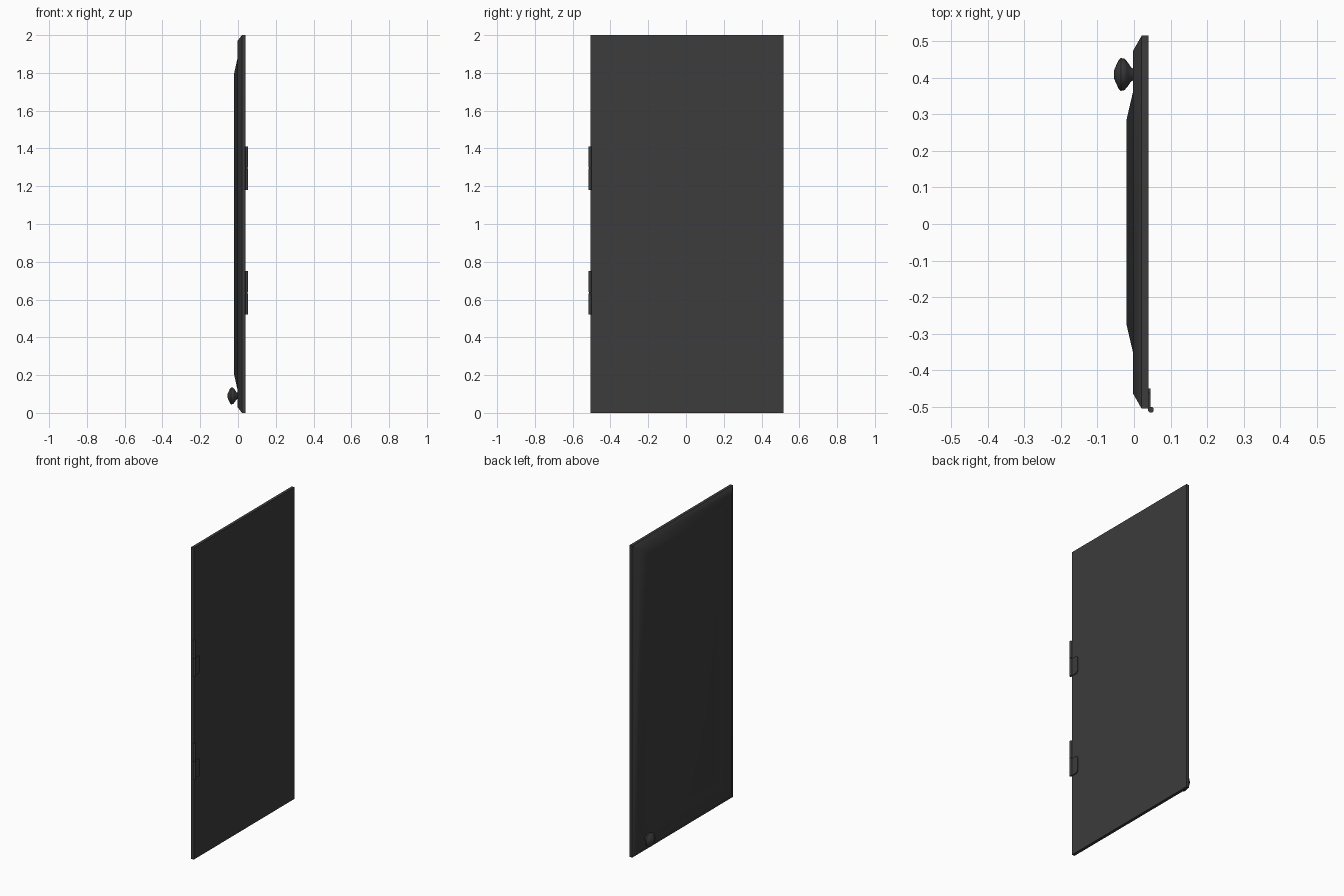
import bpy, bmesh, math
from mathutils import Matrix

if "Cube" in bpy.data.objects:
    bpy.data.objects.remove(bpy.data.objects["Cube"])

dark = bpy.data.materials.new("dark_finish")
dark.diffuse_color = (0.045, 0.045, 0.045, 1)
dark.use_nodes = True
dark.node_tree.nodes["Principled BSDF"].inputs["Base Color"].default_value = dark.diffuse_color


def make_object(name, bm, smooth=None):
    bmesh.ops.recalc_face_normals(bm, faces=bm.faces)
    mesh = bpy.data.meshes.new(name)
    bm.to_mesh(mesh)
    bm.free()
    ob = bpy.data.objects.new(name, mesh)
    bpy.context.collection.objects.link(ob)
    mesh.materials.append(dark)
    if smooth:
        bpy.ops.object.select_all(action='DESELECT')
        ob.select_set(True)
        bpy.context.view_layer.objects.active = ob
        bpy.ops.object.shade_smooth_by_angle(angle=math.radians(smooth))
    return ob


def loft(name, rings, smooth=None):
    """Bridge rings of points and cap both ends."""
    bm = bmesh.new()
    loops = [[bm.verts.new(p) for p in ring] for ring in rings]
    n = len(loops[0])
    for a, b in zip(loops, loops[1:]):
        for i in range(n):
            j = (i + 1) % n
            bm.faces.new((a[i], a[j], b[j], b[i]))
    bm.faces.new(loops[0])
    bm.faces.new(loops[-1])
    return make_object(name, bm, smooth)


def rect(x, inset_y, inset_z):
    y0, y1 = -0.505 + inset_y, 0.515 - inset_y
    z0, z1 = inset_z, 2 - inset_z
    return [(x, y0, z0), (x, y1, z0), (x, y1, z1), (x, y0, z1)]


# Door leaf: flat back, bevelled rim and raised centre field
loft("door_panel", [rect(*r) for r in (
    (0.04, 0, 0), (0.021, 0, 0), (-0.003, 0.042, 0.032),
    (-0.003, 0.155, 0.125), (-0.02, 0.228, 0.2))], 40)


# Round knob, a lathed profile of (x, radius)
def circle(x, r, n=16):
    return [(x, 0.409 + r * math.cos(2 * math.pi * i / n),
             0.09 + r * math.sin(2 * math.pi * i / n)) for i in range(n)]


loft("knob", [circle(*p) for p in (
    (0.0, 0.015), (-0.008, 0.019), (-0.018, 0.034), (-0.026, 0.043),
    (-0.036, 0.045), (-0.042, 0.039), (-0.05, 0.022), (-0.055, 0.01))], 50)


# Hinges: two knuckles on a pin, with a clipped plate on the back
def barrel(name, z0, z1, r):
    bm = bmesh.new()
    bmesh.ops.create_cone(bm, cap_ends=True, segments=12, radius1=r, radius2=r,
                          depth=z1 - z0,
                          matrix=Matrix.Translation((0.046, -0.508, (z0 + z1) / 2)))
    make_object(name, bm, 40)


for label, z in (("lower", 0.52), ("upper", 1.18)):
    barrel(label + "_hinge_bottom_knuckle", z, z + 0.113, 0.008)
    barrel(label + "_hinge_top_knuckle", z + 0.119, z + 0.23, 0.008)
    barrel(label + "_hinge_pin", z + 0.002, z + 0.228, 0.005)
    plate = [(-0.508, 0), (-0.462, 0), (-0.45, 0.012),
             (-0.45, 0.101), (-0.462, 0.113), (-0.508, 0.113)]
    loft(label + "_hinge_plate",
         [[(x, y, z + h) for y, h in plate] for x in (0.039, 0.0455)])
